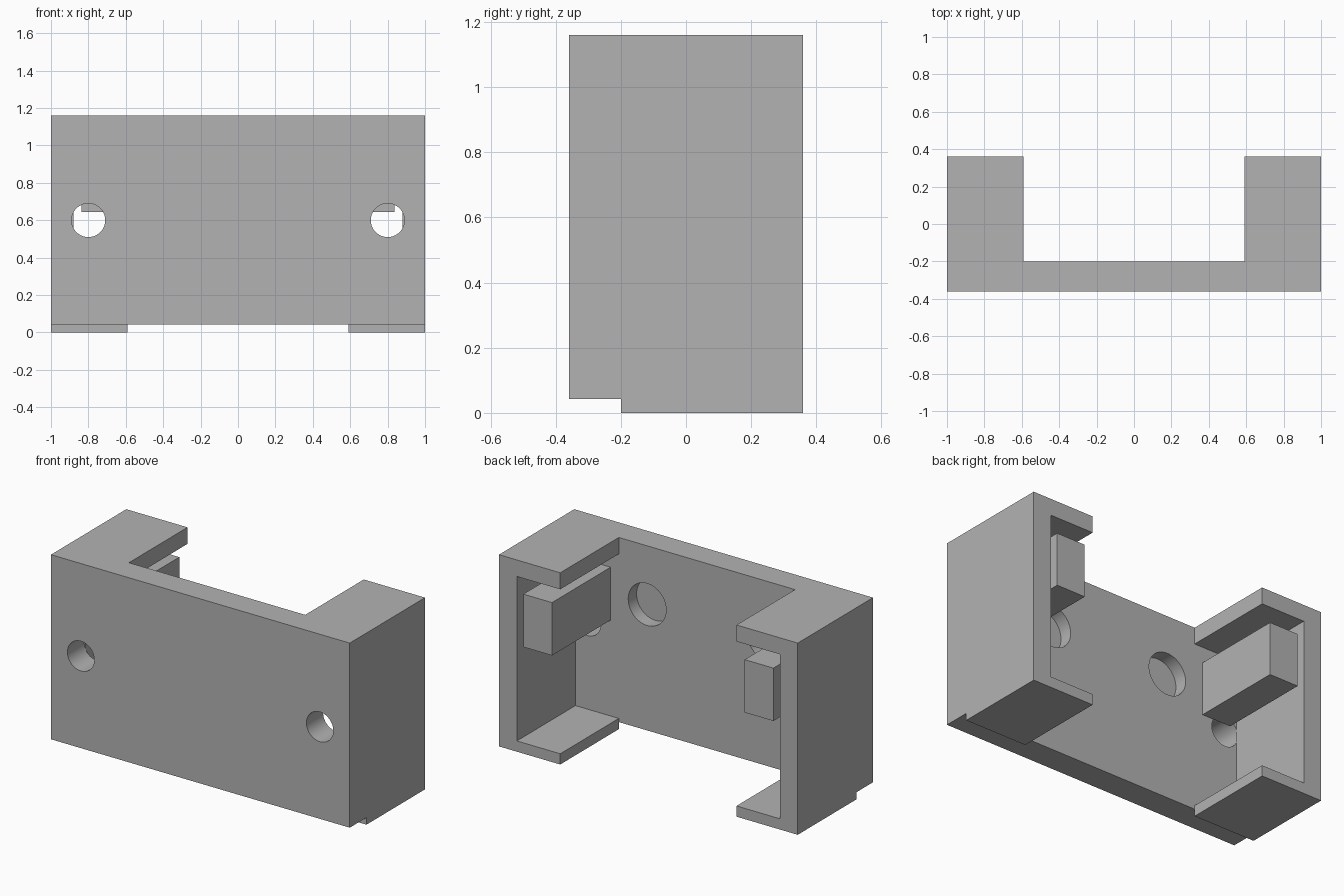
import bpy, bmesh, math
from mathutils import Vector

cube = bpy.data.objects.get("Cube")
if cube:
    bpy.data.objects.remove(cube, do_unlink=True)

grey = bpy.data.materials.new("light_grey")
grey.use_nodes = True
grey.diffuse_color = (0.45, 0.45, 0.45, 1)
grey.node_tree.nodes["Principled BSDF"].inputs["Base Color"].default_value = grey.diffuse_color

FRONT, INNER, BACK = -0.36, -0.2, 0.36   # depth of front face, plate back and open end
TOP = 1.16


def extrude_profile(name, points, y0, y1):
    """Solid made by sweeping an (x, z) outline from y0 to y1."""
    bm = bmesh.new()
    face = bm.faces.new([bm.verts.new((x, y0, z)) for x, z in points])
    swept = bmesh.ops.extrude_face_region(bm, geom=[face])["geom"]
    verts = [v for v in swept if isinstance(v, bmesh.types.BMVert)]
    bmesh.ops.translate(bm, verts=verts, vec=Vector((0, y1 - y0, 0)))
    bmesh.ops.recalc_face_normals(bm, faces=bm.faces)
    mesh = bpy.data.meshes.new(name)
    bm.to_mesh(mesh)
    bm.free()
    mesh.materials.append(grey)
    obj = bpy.data.objects.new(name, mesh)
    bpy.context.collection.objects.link(obj)
    return obj


def rectangle(x0, x1, z0, z1):
    return [(x0, z0), (x1, z0), (x1, z1), (x0, z1)]


def circle(x, z, radius, sides=64):
    angles = [2 * math.pi * i / sides for i in range(sides)]
    return [(x + radius * math.cos(a), z + radius * math.sin(a)) for a in angles]


def cut_hole(target, outline, y0, y1):
    cutter = extrude_profile("hole_cutter", outline, y0, y1)
    cutter.hide_render = True
    mod = target.modifiers.new("hole", "BOOLEAN")
    mod.operation, mod.solver, mod.object = "DIFFERENCE", "EXACT", cutter
    bpy.ops.object.modifier_apply(modifier=mod.name)
    bpy.data.objects.remove(cutter, do_unlink=True)


# Front plate with screw holes and blind round pockets in its back
plate = extrude_profile("front_plate", rectangle(-1, 1, 0.043, TOP), FRONT, INNER)
bpy.context.view_layer.objects.active = plate
plate.select_set(True)
for side in (-1, 1):
    cut_hole(plate, circle(side * 0.8, 0.6, 0.09), FRONT - 0.1, INNER + 0.1)
    cut_hole(plate, circle(side * 0.4, 0.805, 0.127), INNER - 0.08, INNER + 0.1)
bpy.ops.object.shade_smooth_by_angle(angle=math.radians(30))

# Side channels opening inward, each with a bar standing out from the plate
channel = [(1, 0), (1, TOP), (0.59, TOP), (0.59, 1.06),
           (0.88, 1.06), (0.88, 0.065), (0.59, 0.065), (0.59, 0)]
bar = rectangle(0.645, 0.837, 0.645, 0.965)
for label, side in (("left", 1), ("right", -1)):
    for part, outline in (("channel", channel), ("bar", bar)):
        extrude_profile(f"{label}_{part}", [(side * x, z) for x, z in outline], INNER, BACK)
